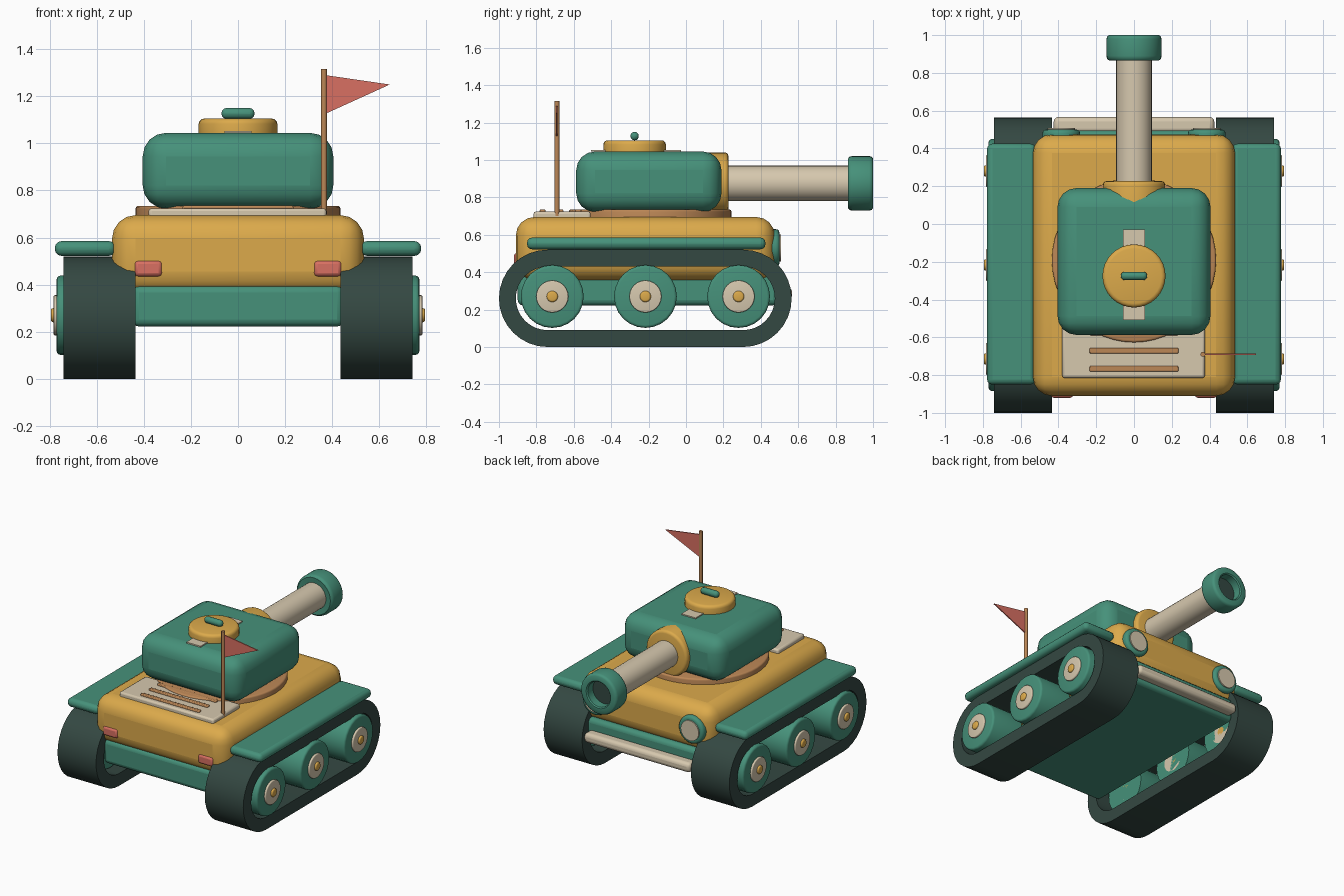
import bpy, bmesh, math
from mathutils import Matrix

if "Cube" in bpy.data.objects:
    bpy.data.objects.remove(bpy.data.objects["Cube"])


def lin(c):
    return c / 12.92 if c <= 0.04045 else ((c + 0.055) / 1.055) ** 2.4


def material(name, r, g, b):
    m = bpy.data.materials.new(name)
    m.diffuse_color = (lin(r / 255), lin(g / 255), lin(b / 255), 1)
    m.use_nodes = True
    m.node_tree.nodes["Principled BSDF"].inputs["Base Color"].default_value = m.diffuse_color
    return m


GREEN = material("green", 70, 145, 122)
YELLOW = material("ochre", 220, 170, 75)
CREAM = material("cream", 214, 200, 174)
BROWN = material("brown", 188, 135, 86)
DARK = material("dark rubber", 52, 72, 66)
RED = material("red", 216, 112, 98)


def finish(name, bm, mat, bevel=0, segments=3):
    bmesh.ops.recalc_face_normals(bm, faces=bm.faces)
    me = bpy.data.meshes.new(name)
    bm.to_mesh(me)
    bm.free()
    me.materials.append(mat)
    ob = bpy.data.objects.new(name, me)
    bpy.context.collection.objects.link(ob)
    if bevel:
        mod = ob.modifiers.new("bevel", 'BEVEL')
        mod.width, mod.segments = bevel, segments
        mod.limit_method, mod.angle_limit = 'ANGLE', math.radians(40)
    bpy.ops.object.select_all(action='DESELECT')
    bpy.context.view_layer.objects.active = ob
    ob.select_set(True)
    bpy.ops.object.shade_smooth_by_angle(angle=math.radians(40))
    return ob


def box(name, x, y, z, mat, bevel=0, segments=3):
    """Box from (min, max) ranges."""
    bm = bmesh.new()
    bmesh.ops.create_cube(bm, size=1)
    for v in bm.verts:
        for i, (a, b) in enumerate((x, y, z)):
            v.co[i] = (a + b) / 2 + v.co[i] * (b - a)
    return finish(name, bm, mat, bevel, segments)


ROT = {'X': Matrix.Rotation(math.pi / 2, 4, 'Y'),
       'Y': Matrix.Rotation(-math.pi / 2, 4, 'X'),
       'Z': Matrix.Identity(4)}


def lathe(name, profile, axis, origin, mat, n=32, closed=False):
    """Revolve (radius, height) points around an axis through origin."""
    bm = bmesh.new()
    rings = []
    for r, h in profile:
        rings.append([bm.verts.new((r * math.cos(2 * math.pi * i / n),
                                    r * math.sin(2 * math.pi * i / n), h)) for i in range(n)])
    pairs = list(zip(rings, rings[1:])) + ([(rings[-1], rings[0])] if closed else [])
    for a, b in pairs:
        for i in range(n):
            j = (i + 1) % n
            bm.faces.new((a[i], a[j], b[j], b[i]))
    if not closed:
        bm.faces.new(rings[0])
        bm.faces.new(rings[-1])
    bm.transform(Matrix.Translation(origin) @ ROT[axis])
    return finish(name, bm, mat)


def disc(name, r, h0, h1, axis, origin, mat, bevel=0.0, n=32):
    """Cylinder with a rounded far rim."""
    prof = [(r, h0)]
    if bevel:
        prof += [(r - bevel * (1 - math.cos(a)), h1 - bevel * (1 - math.sin(a)))
                 for a in (0, math.pi / 6, math.pi / 3, math.pi / 2)]
    else:
        prof.append((r, h1))
    return lathe(name, prof, axis, origin, mat, n)


def track(name, x0, x1):
    """Stadium-shaped belt, open in the middle."""
    bm = bmesh.new()
    yc, zc, half, n = -0.2175, 0.265, 0.5225, 16
    loops = []
    for x, r in ((x0, 0.26), (x1, 0.26), (x1, 0.17), (x0, 0.17)):
        loop = []
        for side in (1, -1):
            for i in range(n + 1):
                a = -math.pi / 2 + math.pi * i / n
                loop.append(bm.verts.new((x, yc + side * (half + r * math.cos(a)),
                                          zc + side * r * math.sin(a))))
        loops.append(loop)
    m = len(loops[0])
    for k in range(4):
        a, b = loops[k], loops[(k + 1) % 4]
        for i in range(m):
            j = (i + 1) % m
            bm.faces.new((a[i], a[j], b[j], b[i]))
    bm.transform(Matrix.Translation((0, 0, -0.005)))
    return finish(name, bm, DARK)


# hull
box("lower_hull", (-0.45, 0.45), (-0.9, 0.495), (0.222, 0.396), GREEN, 0.03)
box("upper_hull", (-0.535, 0.535), (-0.91, 0.475), (0.355, 0.695), YELLOW, 0.1, 4)
box("bumper", (-0.425, 0.425), (0.48, 0.567), (0.25, 0.32), CREAM, 0.025)

# running gear and lamps on both sides
for s, side in ((1, "right"), (-1, "left")):
    track(f"track_{side}", *sorted((s * 0.435, s * 0.742)))
    box(f"fender_{side}", sorted((s * 0.52, s * 0.778)), (-0.85, 0.425),
        (0.522, 0.585), GREEN, 0.028)
    box(f"tail_lamp_{side}", sorted((s * 0.322, s * 0.44)), (-0.92, -0.8),
        (0.435, 0.502), RED, 0.015, 2)
    disc(f"headlamp_rim_{side}", 0.1, 0, 0.075, 'Y', (s * 0.385, 0.425, 0.53), GREEN, 0.02)
    disc(f"headlamp_lens_{side}", 0.072, 0, 0.083, 'Y', (s * 0.385, 0.425, 0.53), CREAM)
    for k, y in enumerate((-0.715, -0.217, 0.281)):
        for name, r, out, mat, bev in (("wheel", 0.168, 0.77, GREEN, 0.015),
                                       ("hub", 0.086, 0.783, CREAM, 0.006),
                                       ("hub_cap", 0.03, 0.795, YELLOW, 0.01)):
            ob = disc(f"{name}_{side}_{k}", r, 0.52, out, 'X', (0, y, 0.27), mat, bev, 24)
            if s < 0:
                ob.data.transform(Matrix.Rotation(math.pi, 4, 'Z'))
                ob.data.transform(Matrix.Translation((0, 2 * y, 0)))

# turret
disc("turret_ring", 0.435, 0.66, 0.735, 'Z', (0, -0.192, 0), BROWN, 0.012, 48)
box("turret", (-0.405, 0.405), (-0.587, 0.19), (0.722, 1.045), GREEN, 0.1, 4)
box("turret_stripe", (-0.057, 0.057), (-0.508, -0.028), (1.044, 1.053), CREAM)
disc("hatch", 0.167, 1.04, 1.105, 'Z', (0, -0.275, 0), YELLOW, 0.022)
box("hatch_handle", (-0.07, 0.07), (-0.297, -0.253), (1.105, 1.15), GREEN, 0.02)

# gun
GUN = (0, 0, 0.875)
disc("mantlet", 0.165, 0.02, 0.227, 'Y', GUN, YELLOW, 0.02)
disc("barrel", 0.094, 0.15, 0.9, 'Y', GUN, CREAM)
lathe("muzzle", [(0.09, 0.87), (0.132, 0.866), (0.143, 0.875), (0.146, 0.89), (0.146, 0.98),
                 (0.142, 0.993), (0.132, 1.0), (0.098, 1.0), (0.09, 0.993)],
      'Y', GUN, GREEN, 32, True)
disc("bore", 0.089, 0.9, 0.935, 'Y', GUN, DARK)

# engine deck
box("engine_deck", (-0.38, 0.375), (-0.815, -0.51), (0.67, 0.724), CREAM, 0.012, 2)
for k in range(3):
    y = -0.767 + 0.096 * k
    box(f"deck_slat_{k}", (-0.235, 0.235), (y - 0.015, y + 0.015), (0.715, 0.736), BROWN, 0.006, 2)

# pennant
disc("flag_pole", 0.013, 0.7, 1.315, 'Z', (0.365, -0.69, 0), BROWN, 0, 12)
bm = bmesh.new()
ends = [[bm.verts.new((x, y, z)) for x, z in ((0.37, 1.29), (0.37, 1.125), (0.645, 1.25))]
        for y in (-0.694, -0.686)]
bm.faces.new(ends[0])
bm.faces.new(ends[1])
for i in range(3):
    j = (i + 1) % 3
    bm.faces.new((ends[0][i], ends[0][j], ends[1][j], ends[1][i]))
finish("flag", bm, RED)
